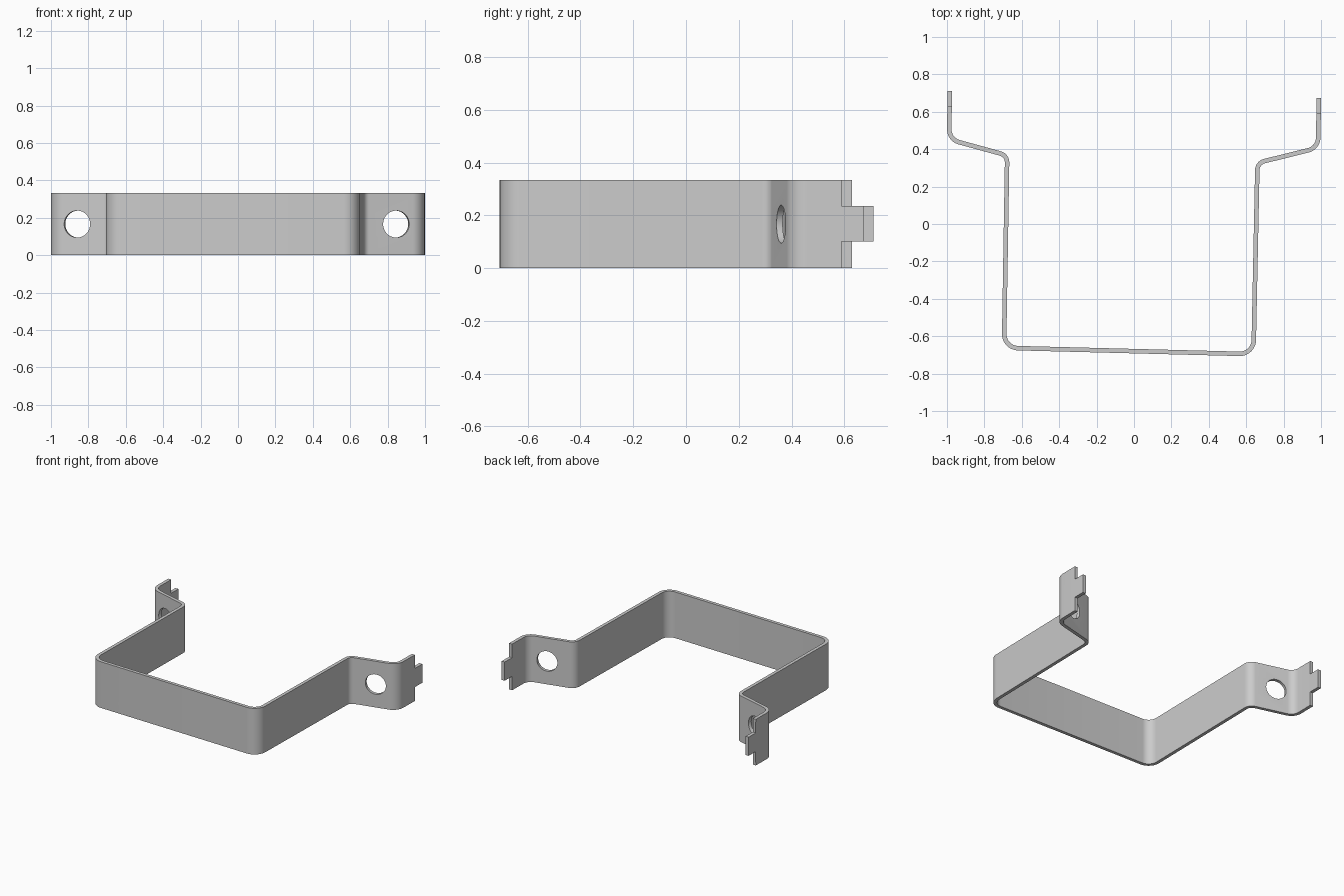
import bpy, bmesh, math
from mathutils import Vector, Matrix

if "Cube" in bpy.data.objects:
    bpy.data.objects.remove(bpy.data.objects["Cube"])

THICK, HEIGHT = 0.024, 0.333
ROWS = [0.0, 0.1, 0.235, HEIGHT]      # the tongue uses the middle row

# Centreline seen from above: (x, y, bend radius)
PATH = [(-0.985, 0.71, 0), (-0.986, 0.63, 0), (-0.988, 0.452, 0.07),
        (-0.678, 0.367, 0.05), (-0.695, -0.662, 0.075), (0.639, -0.696, 0.075),
        (0.660, 0.327, 0.05), (0.984, 0.407, 0.07), (0.987, 0.59, 0), (0.988, 0.673, 0)]


def rounded(path, steps=10):
    """Replace every bent corner with an arc."""
    out = []
    for i, (x, y, r) in enumerate(path):
        p = Vector((x, y))
        if r == 0:
            out.append(p)
            continue
        u = (Vector(path[i - 1][:2]) - p).normalized()
        v = (Vector(path[i + 1][:2]) - p).normalized()
        half = u.angle(v) / 2
        centre = p + (u + v).normalized() * r / math.sin(half)
        t = r / math.tan(half)
        a, b = (p + u * t - centre).normalized(), (p + v * t - centre).normalized()
        out += [centre + a.slerp(b, k / steps) * r for k in range(steps + 1)]
    return out


# Bent strip: a sheet along the path, without the corners beside each tongue
pts = rounded(PATH)
bm = bmesh.new()
grid = [[bm.verts.new((p.x, p.y, z)) for z in ROWS] for p in pts]
last = len(pts) - 2
for i in range(last + 1):
    for j in range(3):
        if i in (0, last) and j != 1:
            continue
        bm.faces.new((grid[i][j], grid[i + 1][j], grid[i + 1][j + 1], grid[i][j + 1]))
bmesh.ops.delete(bm, geom=[v for v in bm.verts if not v.link_faces], context='VERTS')
mesh = bpy.data.meshes.new("bracket_strip")
bm.to_mesh(mesh)
bm.free()
strip = bpy.data.objects.new("bracket_strip", mesh)
bpy.context.collection.objects.link(strip)
bpy.context.view_layer.objects.active = strip
sheet = strip.modifiers.new("thickness", 'SOLIDIFY')
sheet.thickness = THICK
sheet.offset = 0
sheet.use_even_offset = True
bpy.ops.object.modifier_apply(modifier=sheet.name)


# Screw holes through the two slanted flanges
def drill(name, x, start, end):
    a, b = Vector(start[:2]), Vector(end[:2])
    d = (b - a).normalized()
    p = a + (b - a) * (x - a.x) / (b.x - a.x)
    bm = bmesh.new()
    bmesh.ops.create_cone(bm, cap_ends=True, segments=48, radius1=0.072, radius2=0.072,
                          depth=0.12, matrix=Matrix.Rotation(math.pi / 2, 4, 'X'))
    me = bpy.data.meshes.new(name)
    bm.to_mesh(me)
    bm.free()
    cutter = bpy.data.objects.new(name, me)
    bpy.context.collection.objects.link(cutter)
    cutter.location = (p.x, p.y, HEIGHT / 2)
    cutter.rotation_euler.z = math.atan2(d.y, d.x)
    cutter.hide_render = True
    bpy.context.view_layer.update()
    cut = strip.modifiers.new(name, 'BOOLEAN')
    cut.operation = 'DIFFERENCE'
    cut.solver = 'EXACT'
    cut.object = cutter
    bpy.context.view_layer.objects.active = strip
    bpy.ops.object.modifier_apply(modifier=cut.name)
    bpy.data.objects.remove(cutter)


drill("left_hole", -0.857, PATH[2], PATH[3])
drill("right_hole", 0.843, PATH[6], PATH[7])

strip.select_set(True)
bpy.ops.object.shade_smooth_by_angle(angle=math.radians(30))
